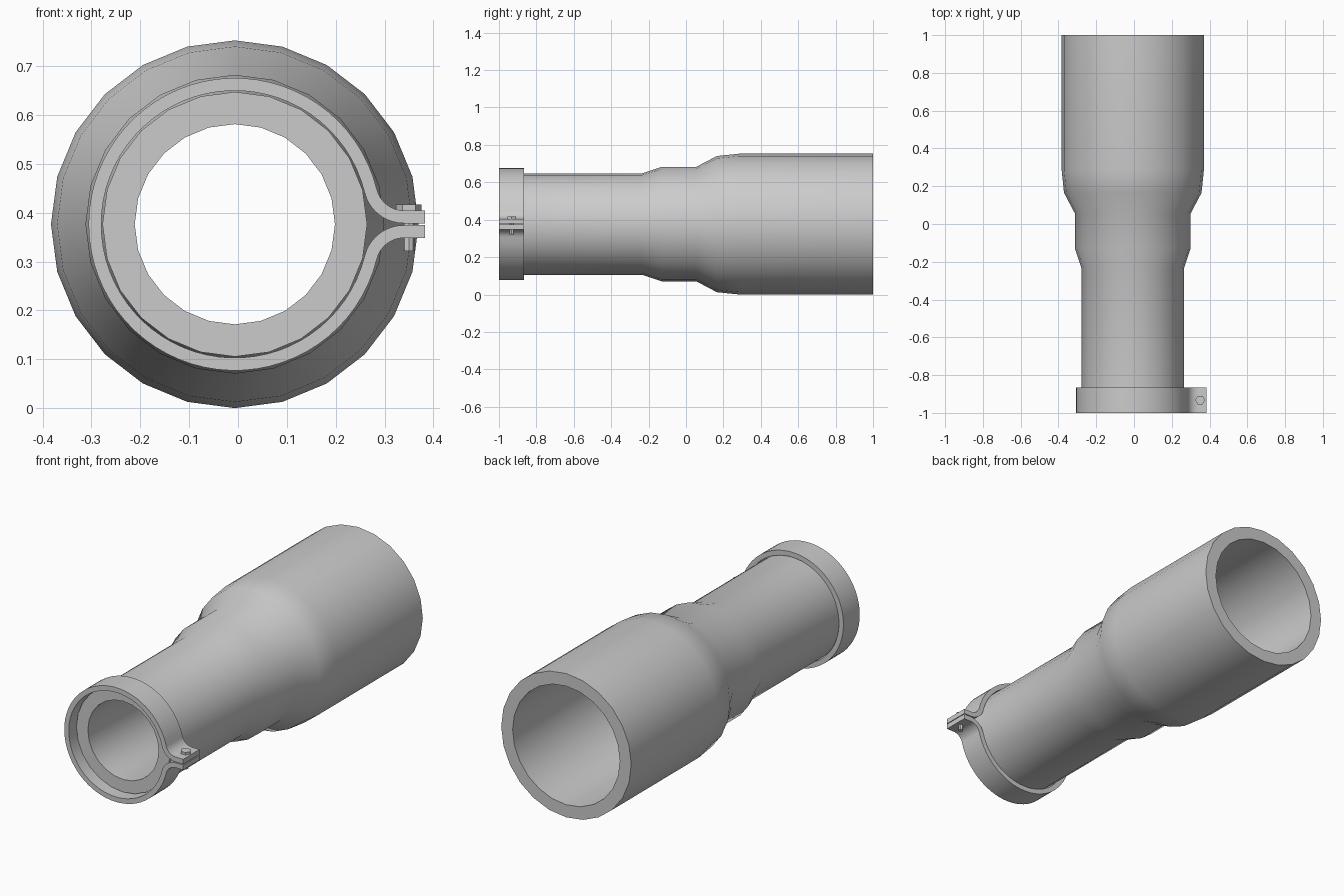
import bpy, bmesh, math
from math import sin, cos, pi

if "Cube" in bpy.data.objects:
    bpy.data.objects.remove(bpy.data.objects["Cube"], do_unlink=True)

CX, CZ = -0.0065, 0.3765      # pipe axis
CLAMP_Y = (-1.0, -0.865)
BOLT = (0.35, -0.932)

grey = bpy.data.materials.new("plain grey")
grey.use_nodes = True
grey.diffuse_color = (0.6, 0.6, 0.6, 1)
grey.node_tree.nodes["Principled BSDF"].inputs["Base Color"].default_value = (0.6, 0.6, 0.6, 1)


def finish(name, bm, smooth=True):
    bmesh.ops.recalc_face_normals(bm, faces=bm.faces)
    mesh = bpy.data.meshes.new(name)
    bm.to_mesh(mesh)
    bm.free()
    mesh.materials.append(grey)
    ob = bpy.data.objects.new(name, mesh)
    bpy.context.collection.objects.link(ob)
    bpy.ops.object.select_all(action='DESELECT')
    ob.select_set(True)
    bpy.context.view_layer.objects.active = ob
    if smooth:
        bpy.ops.object.shade_smooth_by_angle(angle=math.radians(32))
    return ob


def loft(bm, rings, closed_path):
    """Join equal closed rings of points with quads; cap the ends of an open path."""
    rows = [[bm.verts.new(p) for p in ring] for ring in rings]
    n = len(rows[0])
    for i in range(len(rows) if closed_path else len(rows) - 1):
        a, b = rows[i], rows[(i + 1) % len(rows)]
        for j in range(n):
            k = (j + 1) % n
            bm.faces.new((a[j], a[k], b[k], b[j]))
    if not closed_path:
        bm.faces.new(rows[0])
        bm.faces.new(rows[-1])


# Stepped pipe: wall profile (y, radius) swept round the axis
WALL, SIDES = 0.066, 24
outer = [(-0.94, 0.271), (-0.235, 0.271), (-0.13, 0.306), (0.055, 0.306),
         (0.165, 0.364), (0.285, 0.3765), (1.0, 0.3765)]
profile = outer + [(y, r - WALL) for y, r in reversed(outer)]
bm = bmesh.new()
angles = [2 * pi * i / SIDES for i in range(SIDES)]
loft(bm, [[(CX + r * sin(a), y, CZ + r * cos(a)) for y, r in profile] for a in angles], True)
finish("stepped_pipe", bm)

# Clamp band: strap centreline is a big arc flaring by fillets into two flat tabs
STRAP, RING, FILLET, TAB_Z = 0.026, 0.2865, 0.07, 0.015
TAB_END = 0.383 - CX
flare = math.asin((TAB_Z + FILLET) / (RING + FILLET))
fx, fz = (RING + FILLET) * cos(flare), TAB_Z + FILLET
half = [(TAB_END, TAB_Z, 0, 1)]                     # x, z, outward normal
for i in range(11):
    a = -pi / 2 - (pi / 2 - flare) * i / 10
    half.append((fx + FILLET * cos(a), fz + FILLET * sin(a), -cos(a), -sin(a)))
for i in range(1, 33):
    a = flare + (pi - flare) * i / 32
    half.append((RING * cos(a), RING * sin(a), cos(a), sin(a)))
path = half + [(x, -z, nx, -nz) for x, z, nx, nz in reversed(half[:-1])]
rings = []
for x, z, nx, nz in path:
    rings.append([(CX + x + nx * s * STRAP / 2, y, CZ + z + nz * s * STRAP / 2)
                  for s, y in ((-1, CLAMP_Y[0]), (1, CLAMP_Y[0]), (1, CLAMP_Y[1]), (-1, CLAMP_Y[1]))])
bm = bmesh.new()
loft(bm, rings, False)
finish("clamp_band", bm)


# Clamp bolt: hexagonal head and shank through the tabs
def prism(name, sides, radius, z0, z1):
    bm = bmesh.new()
    loft(bm, [[(BOLT[0] + radius * cos(2 * pi * i / sides),
                BOLT[1] + radius * sin(2 * pi * i / sides), z) for i in range(sides)]
              for z in (z0, z1)], False)
    finish(name, bm, False)


prism("bolt_head", 6, 0.026, CZ + 0.025, 0.417)
prism("bolt_shank", 8, 0.0125, 0.322, 0.41)
